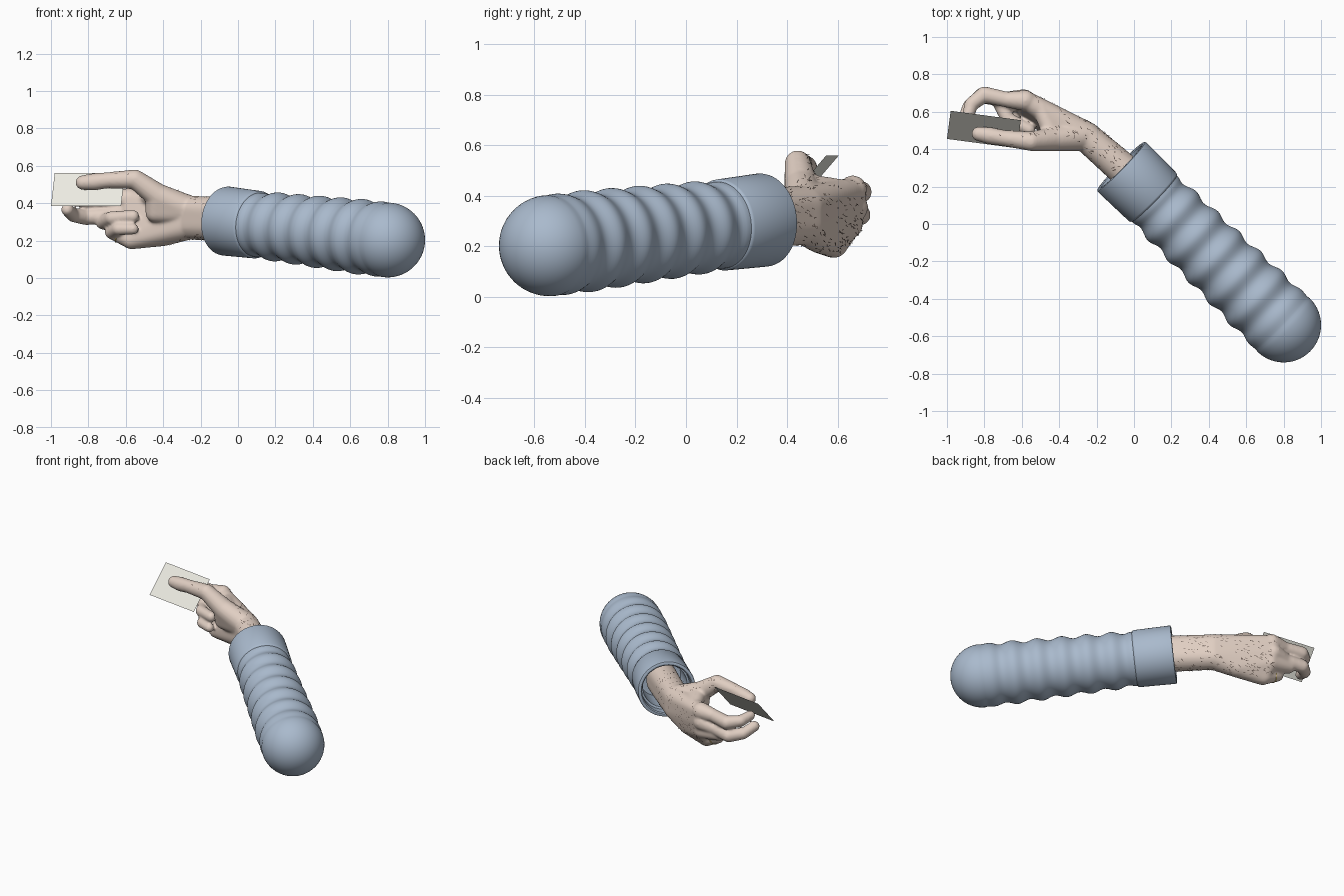
import bpy, bmesh, math, random
from mathutils import Vector, Matrix

if "Cube" in bpy.data.objects:
    bpy.data.objects.remove(bpy.data.objects["Cube"])

random.seed(4)


def material(name, rgb):
    m = bpy.data.materials.new(name)
    m.diffuse_color = (*rgb, 1)
    m.use_nodes = True
    m.node_tree.nodes["Principled BSDF"].inputs["Base Color"].default_value = m.diffuse_color
    return m


SKIN = material("skin", (0.76, 0.63, 0.55))
CLOTH = material("cloth", (0.40, 0.49, 0.61))
PAPER = material("paper", (0.86, 0.85, 0.78))
HAIR = material("hair", (0.16, 0.12, 0.10))
GOLD = material("gold", (0.80, 0.62, 0.20))


def to_object(name, bm, mat):
    me = bpy.data.meshes.new(name)
    bm.to_mesh(me)
    bm.free()
    me.materials.append(mat)
    ob = bpy.data.objects.new(name, me)
    bpy.context.collection.objects.link(ob)
    return ob


def hull(bm, balls):
    """Convex skin around a set of (x, y, z, radius) balls."""
    part = bmesh.new()
    for x, y, z, r in balls:
        bmesh.ops.create_icosphere(part, subdivisions=3, radius=r,
                                   matrix=Matrix.Translation((x, y, z)))
    pts = [v.co.copy() for v in part.verts]
    part.free()
    vs = [bm.verts.new(p) for p in pts]
    res = bmesh.ops.convex_hull(bm, input=vs)
    junk = {g for g in res["geom_interior"] + res["geom_unused"]
            if isinstance(g, bmesh.types.BMVert)}
    bmesh.ops.delete(bm, geom=list(junk), context='VERTS')


def limb(bm, balls):
    for a, b in zip(balls, balls[1:]):
        hull(bm, [a, b])


# ---- sleeve: lathed profile along the arm axis, folds, cuff and hollow opening
A, B = Vector((0.80, -0.54, 0.203)), Vector((-0.07, 0.31, 0.305))
L = (B - A).length
cuff = L - 0.25
profile = [(-0.2 * math.cos(t * math.pi / 28), 0.2 * math.sin(t * math.pi / 28))
           for t in range(15)]
n = 76
for i in range(1, n + 1):
    s = cuff * i / n
    fade = min(1, s / 0.12, (cuff - s) / 0.05 + 0.15)
    profile.append((s, 0.198 - 0.027 * s / cuff
                    + 0.010 * fade * math.cos(2 * math.pi * (s - 0.21) / 0.157)))
profile += [(cuff + 0.003, 0.177), (cuff + 0.012, 0.181), (L - 0.012, 0.185),
            (L - 0.003, 0.183), (L, 0.177), (L, 0.165), (L - 0.006, 0.158),
            (L - 0.06, 0.155), (L - 0.065, 0.142), (L - 0.25, 0.135), (L - 0.26, 0)]
bm = bmesh.new()
vs = [bm.verts.new((r, 0, s)) for s, r in profile]
es = [bm.edges.new(p) for p in zip(vs, vs[1:])]
bmesh.ops.spin(bm, geom=vs + es, cent=(0, 0, 0), axis=(0, 0, 1),
               angle=2 * math.pi, steps=72)
bmesh.ops.remove_doubles(bm, verts=bm.verts, dist=0.0004)
bmesh.ops.recalc_face_normals(bm, faces=bm.faces)
turn = (B - A).to_track_quat('Z', 'Y').to_matrix().to_4x4()
bm.transform(Matrix.Translation(A) @ turn)
sleeve = to_object("sleeve", bm, CLOTH)
bpy.context.view_layer.objects.active = sleeve
sleeve.select_set(True)
bpy.ops.object.shade_smooth_by_angle(angle=math.radians(40))

# ---- hand: rounded limbs fused together
bm = bmesh.new()
wrist = [(-0.26, 0.47, 0.36, 0.08), (-0.26, 0.47, 0.285, 0.08)]
hull(bm, [(0.06, 0.19, 0.335, 0.092), (0.06, 0.19, 0.28, 0.092)] + wrist)
# palm, thumb muscle and web
hull(bm, wrist + [(-0.57, 0.655, 0.42, 0.052), (-0.585, 0.66, 0.355, 0.052),
                  (-0.575, 0.64, 0.28, 0.052), (-0.57, 0.585, 0.205, 0.052),
                  (-0.40, 0.535, 0.235, 0.065)])
hull(bm, wrist[:1] + [(-0.43, 0.455, 0.44, 0.066), (-0.44, 0.47, 0.35, 0.055)])
hull(bm, [(-0.43, 0.46, 0.44, 0.05), (-0.50, 0.62, 0.42, 0.045),
          (-0.38, 0.53, 0.38, 0.06)])
fingers = {
    "thumb": [(-0.43, 0.455, 0.44, 0.066), (-0.55, 0.442, 0.528, 0.052),
              (-0.70, 0.46, 0.522, 0.043), (-0.77, 0.472, 0.514, 0.046),
              (-0.83, 0.482, 0.51, 0.039)],
    "index": [(-0.58, 0.66, 0.425, 0.056), (-0.68, 0.665, 0.42, 0.042),
              (-0.80, 0.692, 0.415, 0.044), (-0.87, 0.64, 0.425, 0.037),
              (-0.89, 0.565, 0.44, 0.032)],
    "middle": [(-0.59, 0.665, 0.355, 0.056), (-0.69, 0.665, 0.335, 0.042),
               (-0.81, 0.688, 0.325, 0.043), (-0.88, 0.63, 0.335, 0.037),
               (-0.912, 0.55, 0.365, 0.034)],
    "ring": [(-0.58, 0.645, 0.285, 0.054), (-0.72, 0.66, 0.30, 0.042),
             (-0.675, 0.56, 0.32, 0.037), (-0.56, 0.505, 0.33, 0.033)],
    "little": [(-0.575, 0.59, 0.21, 0.053), (-0.675, 0.605, 0.245, 0.038),
               (-0.64, 0.52, 0.262, 0.034), (-0.56, 0.485, 0.262, 0.03)],
}
for balls in fingers.values():
    limb(bm, balls)
hand = to_object("hand", bm, SKIN)
rm = hand.modifiers.new("fuse", 'REMESH')
rm.mode, rm.voxel_size, rm.use_smooth_shade = 'VOXEL', 0.008, True
sm = hand.modifiers.new("soften", 'SMOOTH')
sm.factor, sm.iterations = 0.5, 8

# ---- arm hair: short slivers on the wrist, back of the hand and thumb
ev = hand.evaluated_get(bpy.context.evaluated_depsgraph_get())
src = ev.to_mesh()
spots = []
for p in src.polygons:
    c, nm = p.center, p.normal
    on_wrist = -0.36 < c.x < -0.04 and nm.y > -0.6
    on_back = -0.58 < c.x <= -0.36 and nm.y > 0.35
    on_thumb = -0.72 < c.x < -0.58 and c.z > 0.53 and nm.z > 0.5
    if on_wrist or on_back or (on_thumb and random.random() < 0.3):
        spots.append((c.copy(), nm.copy()))
bm = bmesh.new()
for c, nm in random.sample(spots, min(300, len(spots))):
    d = Vector((-0.7, 0.3, -0.3)) + Vector([random.uniform(-0.5, 0.5) for _ in range(3)])
    d = (d - nm * d.dot(nm)).normalized()
    side = nm.cross(d) * 0.003
    ln = random.uniform(0.012, 0.026)
    base = c + nm * 0.001
    bm.faces.new([bm.verts.new(q) for q in
                  (base - side, base + side, base + d * ln + nm * 0.003)])
ev.to_mesh_clear()
to_object("arm_hair", bm, HAIR)

# ---- finger band
a, b = (Vector(q[:3]) for q in fingers["little"][:2])
bpy.ops.mesh.primitive_torus_add(major_segments=32, minor_segments=8,
                                 major_radius=0.042, minor_radius=0.004,
                                 location=a.lerp(b, 0.65))
band = bpy.context.object
band.name = "finger_band"
band.rotation_euler = (b - a).to_track_quat('Z', 'Y').to_euler()
band.data.materials.append(GOLD)
bpy.ops.object.shade_smooth()

# ---- card held between thumb and fingers
bm = bmesh.new()
bm.faces.new([bm.verts.new(q) for q in
              ((-1.0, 0.455, 0.385), (-0.625, 0.405, 0.385),
               (-0.605, 0.555, 0.56), (-0.98, 0.605, 0.56))])
to_object("card", bm, PAPER)
